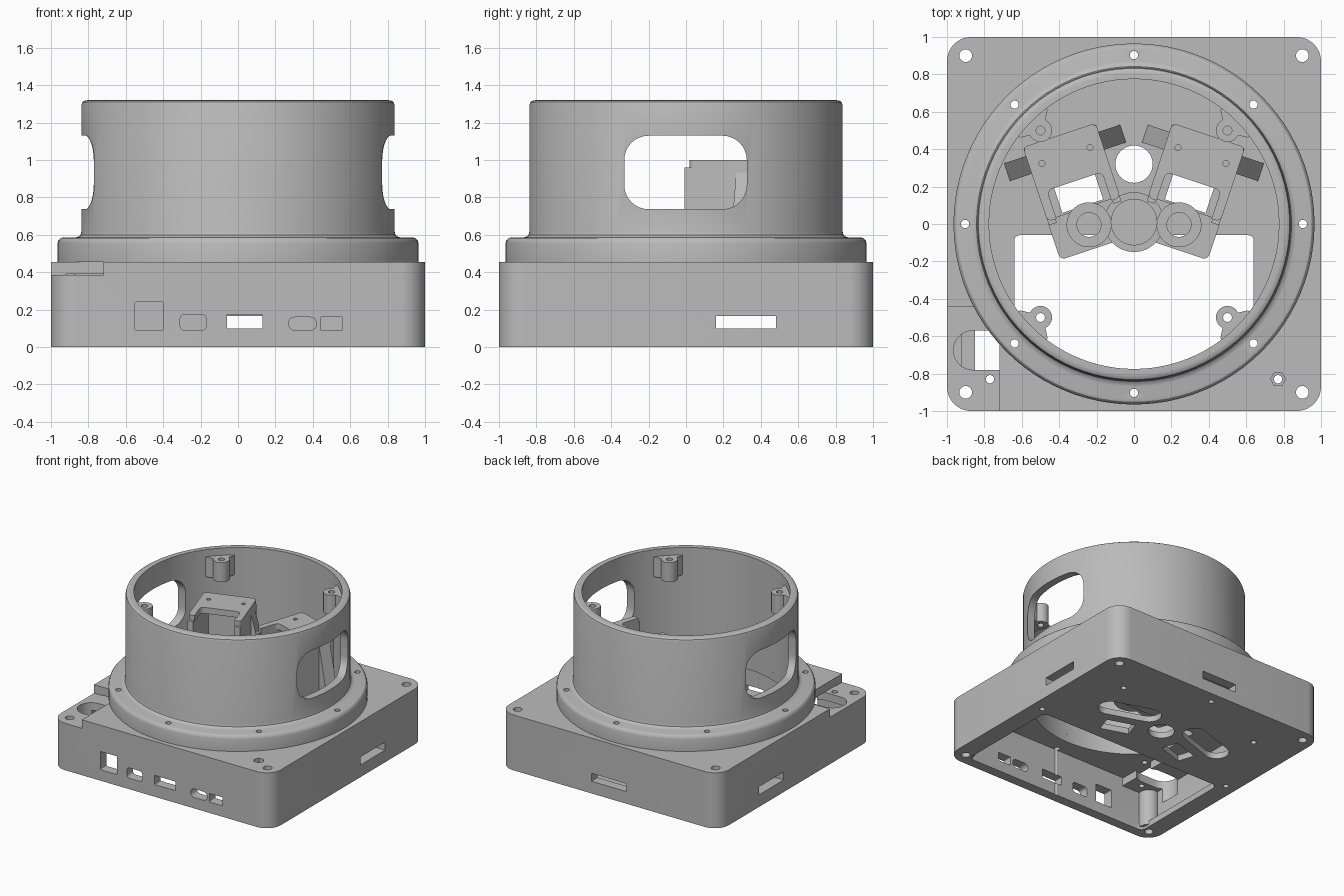
import bpy, bmesh, math
from mathutils import Vector

cube = bpy.data.objects.get("Cube")
if cube:
    bpy.data.objects.remove(cube, do_unlink=True)

grey = bpy.data.materials.new("plain grey")
grey.use_nodes = True
COLOUR = (0.5, 0.5, 0.5, 1)
grey.diffuse_color = COLOUR
grey.node_tree.nodes["Principled BSDF"].inputs["Base Color"].default_value = COLOUR

along_z = lambda a, b, c: (a, b, c)
along_x = lambda a, b, c: (c, a, b)
along_y = lambda a, b, c: (a, c, b)


def finish(name, bm):
    bmesh.ops.recalc_face_normals(bm, faces=bm.faces)
    mesh = bpy.data.meshes.new(name)
    bm.to_mesh(mesh)
    bm.free()
    mesh.materials.append(grey)
    obj = bpy.data.objects.new(name, mesh)
    bpy.context.scene.collection.objects.link(obj)
    return obj


def solid(name, outline, lo, hi, place=along_z):
    """Extrude an outline from lo to hi, mapped into space by place."""
    bm = bmesh.new()
    ends = [[bm.verts.new(place(a, b, c)) for a, b in outline] for c in (lo, hi)]
    n = len(outline)
    bm.faces.new(ends[0])
    bm.faces.new(ends[1])
    for i in range(n):
        j = (i + 1) % n
        bm.faces.new((ends[0][i], ends[0][j], ends[1][j], ends[1][i]))
    return finish(name, bm)


def arc(cx, cy, r, start, end, n):
    return [(cx + r * math.cos(math.radians(start + (end - start) * i / n)),
             cy + r * math.sin(math.radians(start + (end - start) * i / n)))
            for i in range(n + 1)]


def circle(cx, cy, r, n=24):
    return arc(cx, cy, r, 0, 360, n)[:-1]


def box(x0, x1, y0, y1):
    return [(x0, y0), (x1, y0), (x1, y1), (x0, y1)]


def rounded(x0, x1, y0, y1, r, n=8):
    pts = []
    for k, (cx, cy) in enumerate(box(x0 + r, x1 - r, y0 + r, y1 - r)):
        pts += arc(cx, cy, r, 180 + 90 * k, 270 + 90 * k, n)
    return pts


def lathe(name, profile, n=96):
    bm = bmesh.new()
    rings = [[bm.verts.new((r * math.cos(t), r * math.sin(t), z)) for r, z in profile]
             for t in (math.tau * i / n for i in range(n))]
    m = len(profile)
    for i in range(n):
        a, b = rings[i], rings[(i + 1) % n]
        for k in range(m):
            l = (k + 1) % m
            bm.faces.new((a[k], b[k], b[l], a[l]))
    return finish(name, bm)


def cut(targets, outline, lo, hi, place=along_z):
    cutter = solid("cutter", outline, lo, hi, place)
    cutter.hide_render = True
    for obj in targets:
        mod = obj.modifiers.new("cut", "BOOLEAN")
        mod.operation = "DIFFERENCE"
        mod.solver = "EXACT"
        mod.object = cutter
        bpy.context.view_layer.objects.active = obj
        bpy.ops.object.modifier_apply(modifier=mod.name)
    bpy.data.objects.remove(cutter, do_unlink=True)


def bracket_frame(side):
    """Local frame of a tilted bracket: u across, d forward from its rear edge."""
    tilt = math.radians(18.4)
    c, s = math.cos(tilt), math.sin(tilt)

    def place(u, d, z):
        return Vector((-side * (-0.4 + u * c + d * s), 0.475 + u * s - d * c, z))
    return place


# Base housing, hollow with a rear floor and an open front bay
base = solid("base_housing", rounded(-1, 1, -1, 1, 0.13), 0, 0.455)
cut([base], rounded(-0.92, 0.92, -0.92, 0.92, 0.06), 0.05, 0.39)
cut([base], rounded(-0.85, 0.85, -0.92, -0.04, 0.05), -0.1, 0.2)

# Large opening in the deck, rounded to follow the tower
angle = math.degrees(math.acos(0.64 / 0.775))
deck_hole = rounded(-0.64, 0.64, -0.4, -0.06, 0.03)[18:] + arc(0, 0, 0.775, angle - 180, -angle, 32)
cut([base], deck_hole, 0.3, 0.6)

# Corner posts, drilled right through with the base
posts = []
for x in (-0.9, 0.9):
    for y in (-0.9, 0.9):
        post = solid("corner_post", circle(x, y, 0.08), 0.02, 0.384)
        cut([base, post], circle(x, y, 0.034), -0.1, 0.6)
        posts.append(post)

# Stepped corner with a finger slot
pocket = solid("corner_pocket", box(-0.95, -0.66, -0.95, -0.4), 0.32, 0.385)
cut([base], box(-1.1, -0.72, -1.1, -0.44), 0.385, 0.6)
cut([base, pocket], rounded(-0.965, -0.62, -0.78, -0.57, 0.104), 0.2, 0.386)
cut([pocket, posts[0]], circle(-0.9, -0.9, 0.034), 0, 0.6)
cut([base, pocket], circle(-0.77, -0.83, 0.022), 0.06, 0.6)
cut([base], circle(0.77, -0.83, 0.04, 6), 0.42, 0.6)
cut([base], circle(0.77, -0.83, 0.022), 0.06, 0.6)

# Connector openings in the front wall: x range, z range, corner radius
for x0, x1, z0, z1, r in ((-0.55, -0.4, 0.09, 0.24, 0.006),
                          (-0.31, -0.17, 0.09, 0.175, 0.025),
                          (-0.06, 0.13, 0.1, 0.175, 0.005),
                          (0.27, 0.42, 0.09, 0.16, 0.034),
                          (0.44, 0.56, 0.09, 0.16, 0.006)):
    cut([base], rounded(x0, x1, z0, z1, r, 4), -1.1, -0.85, along_y)

# Slots in the side and rear walls
cut([base], box(0.16, 0.48, 0.1, 0.165), -1.1, 1.1, along_x)
cut([base], box(-0.16, 0.16, 0.1, 0.165), 0.85, 1.1, along_y)

# Round tower with its bolted flange
tower = lathe("tower", [
    (0.775, 0.455), (0.965, 0.455), (0.965, 0.555), (0.96, 0.572), (0.95, 0.582),
    (0.935, 0.586), (0.87, 0.586), (0.855, 0.59), (0.842, 0.6), (0.837, 0.62),
    (0.837, 1.295), (0.832, 1.31), (0.82, 1.318), (0.805, 1.32), (0.775, 1.32)])
cut([tower], rounded(-0.33, 0.325, 0.737, 1.13, 0.13), -1.2, 1.2, along_x)
for k in range(8):
    t = math.tau * k / 8
    cut([tower, base], circle(0.903 * math.cos(t), 0.903 * math.sin(t), 0.022, 16), -0.1, 0.7)

# Screw ears near the tower rim
for k in range(4):
    t = math.pi / 4 + k * math.pi / 2

    def radial(a, b, c, t=t):
        return (a * math.cos(t) - b * math.sin(t), a * math.sin(t) + b * math.cos(t), c)
    ear = solid("screw_ear", [(0.79, 0.13), (0.755, 0.1)] + arc(0.707, 0, 0.062, 70, 290, 14)
                + [(0.755, -0.1), (0.79, -0.13)], 1.1, 1.26, radial)
    cut([ear], circle(0.707, 0, 0.024, 16), 1, 1.4, radial)

# Rear cable hole through deck and floor
cut([base], circle(0, 0.32, 0.1), -0.1, 0.6)

for side in (1, -1):
    place = bracket_frame(side)
    across = lambda u, z, d: place(u, d, z)
    # Window under the bracket and a long slot in the floor
    cut([base], box(-0.115, 0.115, 0.26, 0.4), -0.1, 0.6, place)
    cut([base], rounded(-0.25, 0.25, -0.01, 0.18, 0.094), -0.1, 0.2, place)

    # Raised bracket: top plate with a notched front, walls and ribs
    top = solid("bracket_top", rounded(-0.205, 0.205, 0, 0.42, 0.03), 0.95, 1.0, place)
    cut([top], rounded(-0.155, 0.155, 0.26, 0.6, 0.03), 0.9, 1.1, place)
    for u in (-0.135, 0.135):
        cut([top], circle(u, 0.115, 0.016, 12), 0.9, 1.1, place)
    solid("bracket_back", box(-0.2, 0.2, 0.005, 0.035), 0.44, 0.96, place)
    for e in (-1, 1):
        solid("bracket_wall", box(e * 0.16, e * 0.204, 0.01, 0.44), 0.44, 0.96, place)
        solid("bracket_rib", [(e * 0.2, 0.44), (e * 0.33, 0.44), (e * 0.2, 0.95)],
              0.05, 0.15, across)

    # Low shelf with a raised ring seat
    shelf = solid("front_shelf", rounded(-0.205, 0.205, 0.41, 0.635, 0.03), 0.4, 0.5, place)
    ring = solid("ring_seat", circle(0, 0.505, 0.12, 32), 0.45, 0.53, place)
    cut([shelf, ring], circle(0, 0.505, 0.065), 0.3, 0.7, place)

# Centre boss between the ring seats
solid("centre_boss", circle(0, 0.01, 0.125, 32), 0.4, 0.55)
solid("centre_collar", circle(0, 0.01, 0.16, 32), 0.4, 0.51)

# Smooth round walls, keep edges crisp
bpy.ops.object.select_all(action="DESELECT")
for obj in bpy.context.scene.collection.objects:
    if obj.type == "MESH" and obj.data.materials and obj.data.materials[0] == grey:
        obj.select_set(True)
        bpy.context.view_layer.objects.active = obj
bpy.ops.object.shade_smooth_by_angle(angle=math.radians(30))
